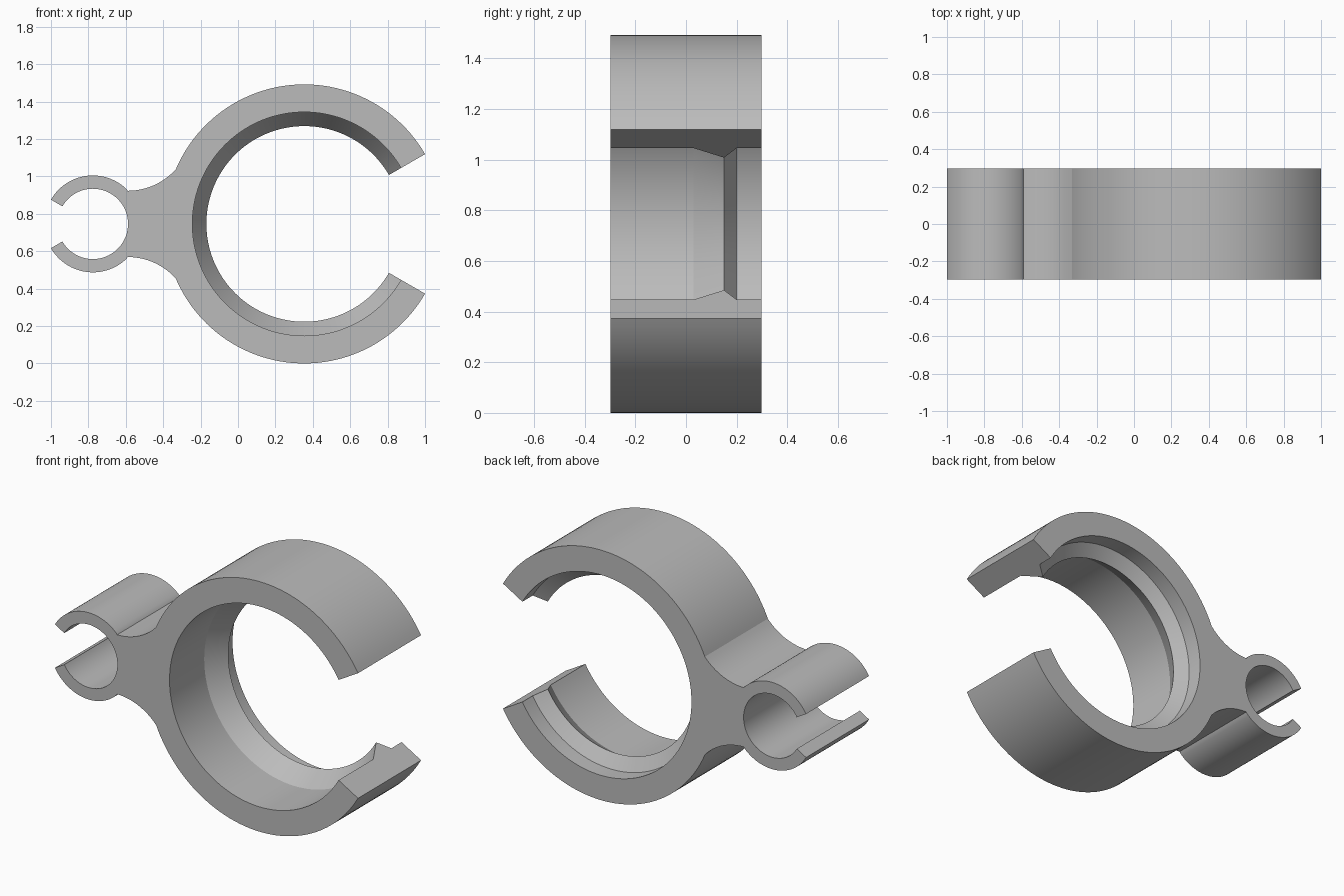
import bpy, bmesh
from math import radians, sin, cos, atan2, degrees

cube = bpy.data.objects.get("Cube")
if cube:
    bpy.data.objects.remove(cube, do_unlink=True)

MID = 0.746                      # height of the symmetry plane
BIG_X, BIG_R, BORE_R, LIP_R = 0.354, 0.746, 0.598, 0.523
CLIP_X, CLIP_R, CLIP_BORE = -0.776, 0.259, 0.188
HALF = 0.297                     # half depth
FILLET_X, FILLET_Z, FILLET_R = -0.59, 0.522, 0.345


def arc(cx, cz, r, start, end, n):
    """Points along an arc, angles in degrees."""
    angles = [radians(start + (end - start) * i / n) for i in range(n + 1)]
    return [(cx + r * cos(a), cz + r * sin(a)) for a in angles]


def outline(bore):
    """Closed outline of both clips and the neck, for one bore radius."""
    join = (-0.32, 0.312)        # where the neck meets the large clip
    big_angle = degrees(atan2(join[1], join[0] - BIG_X))
    fillet_end = degrees(atan2(join[1] - FILLET_Z, join[0] - FILLET_X))
    upper = arc(BIG_X, 0, BIG_R, 30, big_angle, 48)
    upper += arc(FILLET_X, FILLET_Z, FILLET_R, fillet_end, -90, 14)[1:]
    upper += arc(CLIP_X, 0, CLIP_R, 43, 150, 32)[1:]
    upper += arc(CLIP_X, 0, CLIP_BORE, 150, 0, 40)
    lower = [(x, -z) for x, z in reversed(upper[:-1])]
    return upper + lower + arc(BIG_X, 0, bore, 330, 30, 120)


# Stack the outlines through the depth; the bore narrows to a snap lip
sections = [(-HALF, BORE_R), (0.03, BORE_R), (0.15, LIP_R), (0.2, BORE_R), (HALF, BORE_R)]
bm = bmesh.new()
rings = [[bm.verts.new((x, y, MID + z)) for x, z in outline(bore)] for y, bore in sections]
count = len(rings[0])
for a, b in zip(rings, rings[1:]):
    for i in range(count):
        j = (i + 1) % count
        bm.faces.new((a[i], a[j], b[j], b[i]))
bm.faces.new(rings[0])
bm.faces.new(rings[-1][::-1])
bmesh.ops.recalc_face_normals(bm, faces=bm.faces)

mesh = bpy.data.meshes.new("double_clip")
bm.to_mesh(mesh)
bm.free()
clip = bpy.data.objects.new("double_clip", mesh)
bpy.context.collection.objects.link(clip)

# Plain grey plastic
grey = bpy.data.materials.new("grey_plastic")
grey.use_nodes = True
color = (0.5, 0.5, 0.5, 1)
grey.diffuse_color = color
grey.node_tree.nodes["Principled BSDF"].inputs["Base Color"].default_value = color
mesh.materials.append(grey)

bpy.ops.object.select_all(action="DESELECT")
clip.select_set(True)
bpy.context.view_layer.objects.active = clip
bpy.ops.object.shade_smooth_by_angle(angle=radians(15))
